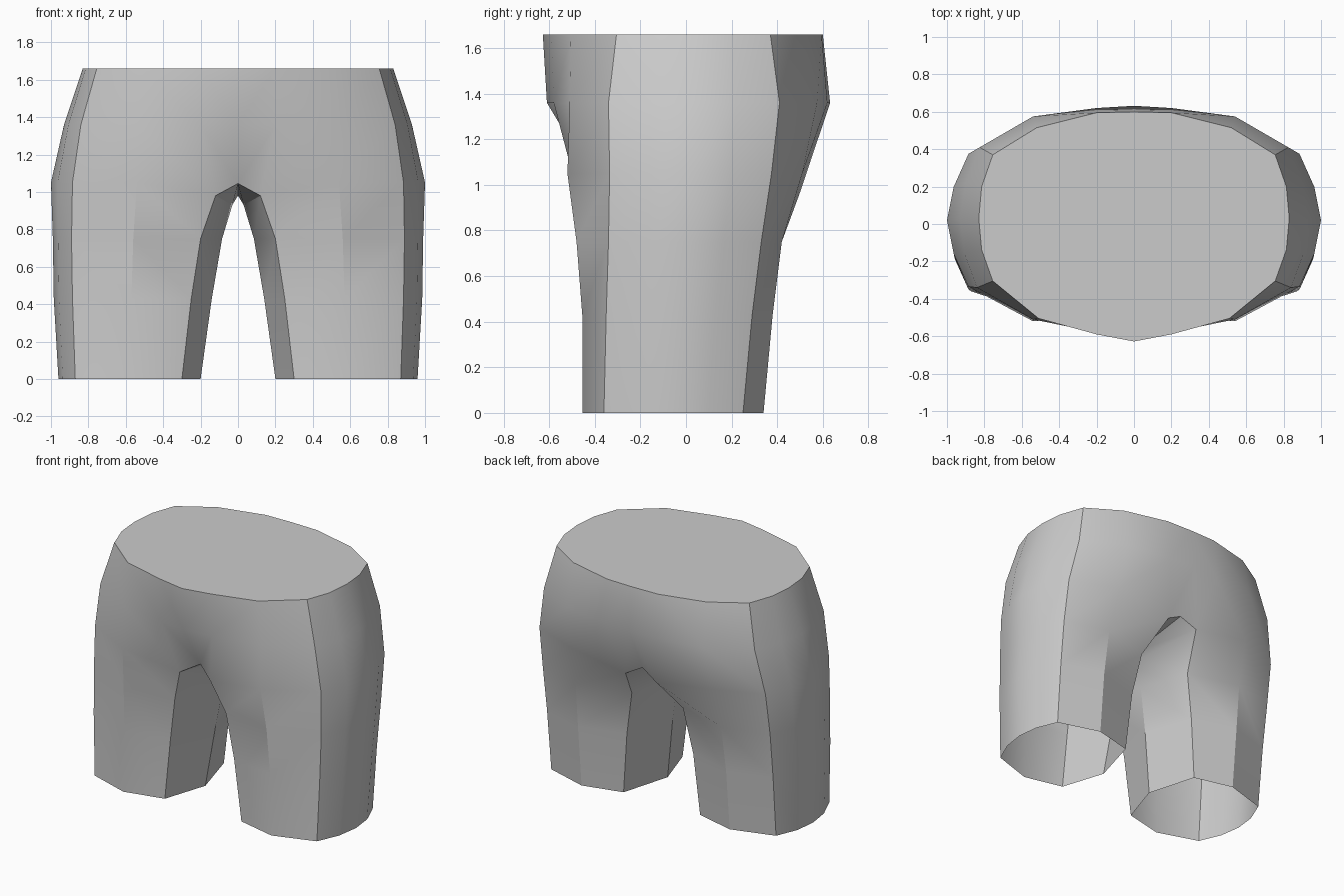
import bpy, bmesh
from mathutils import Vector

if "Cube" in bpy.data.objects:
    bpy.data.objects.remove(bpy.data.objects["Cube"])

# Half cross-sections (x, y): inner front, front, outer front, side, outer back, back, inner back
rows = [
    (0.00, [(.30, -.39), (.58, -.455), (.87, -.36), (.96, -.05), (.88, .25), (.58, .34), (.30, .27)]),
    (0.43, [(.25, -.40), (.57, -.455), (.885, -.35), (.985, -.03), (.885, .29), (.58, .38), (.26, .29)]),
    (0.75, [(.20, -.42), (.56, -.48), (.89, -.34), (.99, 0), (.89, .33), (.57, .42), (.20, .32)]),
    (1.05, [(.12, -.48), (.54, -.52), (.885, -.335), (1.0, .02), (.885, .375), (.55, .51), (.12, .505)]),
    (1.36, [(.20, -.58), (.54, -.51), (.84, -.34), (.93, .03), (.825, .41), (.54, .575), (.20, .62)]),
    (1.66, [(.20, -.59), (.51, -.505), (.755, -.305), (.83, .03), (.755, .37), (.52, .515), (.20, .595)]),
]
inner = [(.20, -.08, 0), (.14, -.05, .43), (.085, -.03, .75), (.03, .02, .93)]   # inner thigh line
centre_front = [(0, -.42, 1.045), (0, -.61, 1.36), (0, -.628, 1.66)]
centre_back = [(0, .486, 1.045), (0, .632, 1.36), (0, .60, 1.66)]

bm = bmesh.new()


def ring(i):
    """Section points with the side rounded by two extra points."""
    z, pts = rows[i]
    p = [Vector((x, y, z)) for x, y in pts]
    if i == 3:
        p[0].z = p[-1].z = 0.98      # crotch fold dips
    bulge = Vector((.022, 0, 0))
    return p[:3] + [(p[2] + p[3]) / 2 + bulge, p[3], (p[3] + p[4]) / 2 + bulge] + p[4:]


def verts(points):
    return [bm.verts.new(p) for p in points]


rings = [verts(ring(i)) for i in range(6)]
inn, cf, cb = verts(inner), verts(centre_front), verts(centre_back)
crotch = bm.verts.new((0, .02, .98))

# leg: closed loops; hips: open strips running to the centre line
loops = [[inn[i]] + rings[i] + [inn[i]] for i in range(4)]
strips = [[cf[i]] + rings[i + 3] + [cb[i]] for i in range(3)]
for group in (loops, strips):
    for low, high in zip(group, group[1:]):
        for k in range(len(low) - 1):
            bm.faces.new((low[k], low[k + 1], high[k + 1], high[k]))

# crotch
bm.faces.new((cf[0], rings[3][0], inn[3], crotch))
bm.faces.new((crotch, inn[3], rings[3][-1], cb[0]))

# mirror the other half, then close the waist
bmesh.ops.mirror(bm, geom=bm.verts[:] + bm.edges[:] + bm.faces[:], axis='X', merge_dist=0.001)
bmesh.ops.remove_doubles(bm, verts=bm.verts[:], dist=0.001)
waist = [e for e in bm.edges if e.is_boundary and all(v.co.z > 1.6 for v in e.verts)]
bmesh.ops.edgeloop_fill(bm, edges=waist)
bmesh.ops.recalc_face_normals(bm, faces=bm.faces[:])

mesh = bpy.data.meshes.new("hips_and_thighs")
bm.to_mesh(mesh)
bm.free()
body = bpy.data.objects.new("hips_and_thighs", mesh)
bpy.context.collection.objects.link(body)
bpy.context.view_layer.objects.active = body
body.select_set(True)
bpy.ops.object.shade_smooth_by_angle(angle=0.52)
